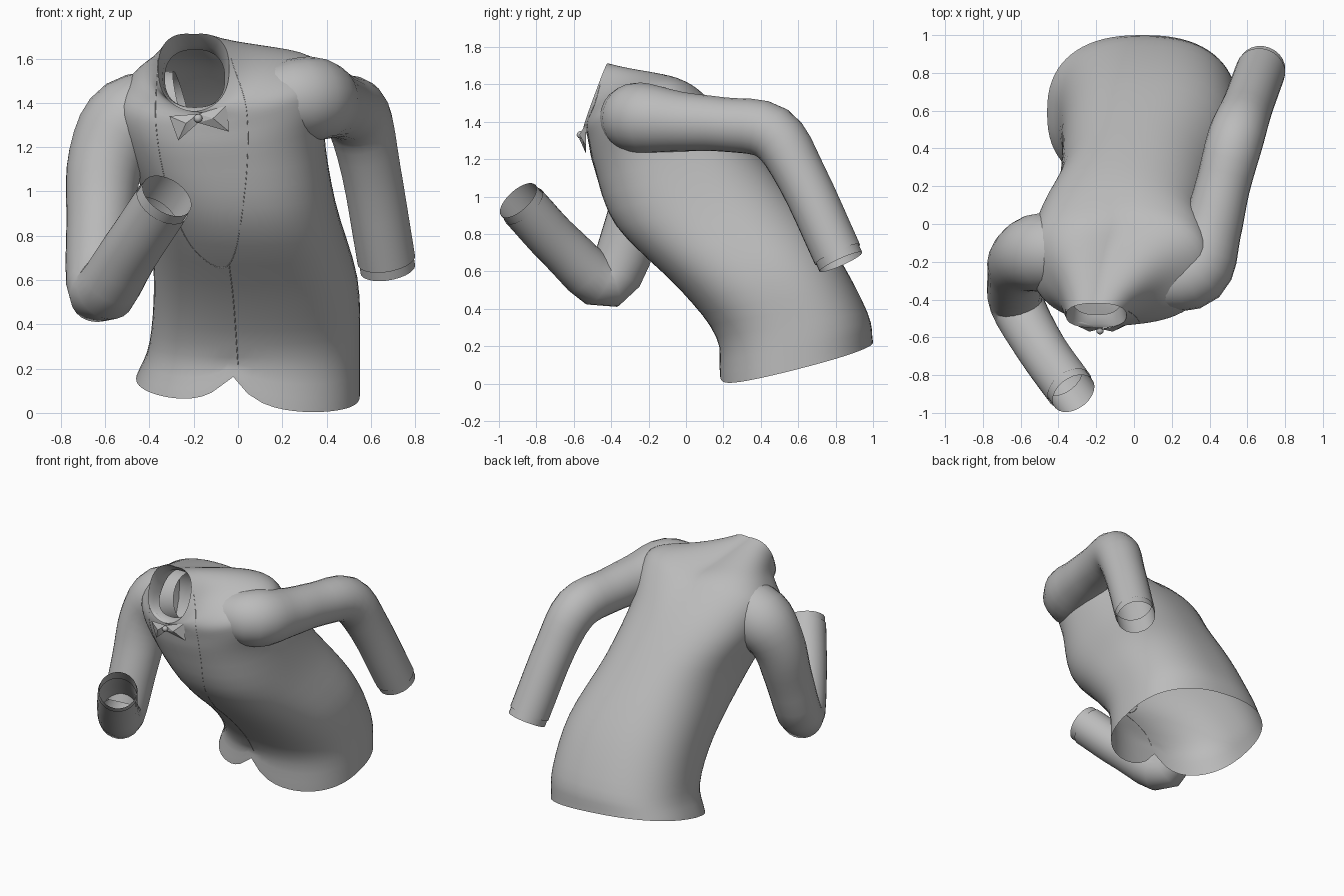
import bpy, bmesh, math
from mathutils import Vector
from mathutils.bvhtree import BVHTree

cube = bpy.data.objects.get("Cube")
if cube:
    bpy.data.objects.remove(cube, do_unlink=True)

GREY = (0.5, 0.5, 0.5, 1)
cloth = bpy.data.materials.new("cloth grey")
cloth.use_nodes = True
cloth.diffuse_color = GREY
cloth.node_tree.nodes["Principled BSDF"].inputs["Base Color"].default_value = GREY


def add_object(name, bm, angle=60):
    mesh = bpy.data.meshes.new(name)
    bm.to_mesh(mesh)
    bm.free()
    mesh.materials.append(cloth)
    ob = bpy.data.objects.new(name, mesh)
    bpy.context.collection.objects.link(ob)
    bpy.ops.object.select_all(action="DESELECT")
    ob.select_set(True)
    bpy.context.view_layer.objects.active = ob
    bpy.ops.object.shade_smooth_by_angle(angle=math.radians(angle))
    return ob


def spline(rows, steps=4):
    """Pass a smooth curve through rows of any number of values."""
    rows = [Vector(row) for row in rows]
    rows = [rows[0] * 2 - rows[1], *rows, rows[-1] * 2 - rows[-2]]
    result = []
    for a, b, c, d in zip(rows, rows[1:], rows[2:], rows[3:]):
        for k in range(steps):
            t = k / steps
            bend = (a * 2 - b * 5 + c * 4 - d) * t + (b * 3 - a - c * 3 + d) * t * t
            result.append(b + (c - a + bend) * t / 2)
    return result + [rows[-2]]


def loft(name, rings):
    bm = bmesh.new()
    loops = [[bm.verts.new(p) for p in ring] for ring in rings]
    for low, high in zip(loops, loops[1:]):
        for i in range(len(low)):
            bm.faces.new((low[i - 1], low[i], high[i], high[i - 1]))
    return add_object(name, bm)


def section(row, count=72, power=0.83):
    """Rounded closed section from one row of body measurements."""
    front_y, front_z, back_y, back_z, left, right, left_lift, right_lift = row
    x, y, z = (left + right) / 2, (front_y + back_y) / 2, (front_z + back_z) / 2
    centre = Vector((x, y, z))
    ends = [Vector(p) - centre for p in (
        (left, y, z + left_lift), (right, y, z + right_lift),
        (x, back_y, back_z), (x, front_y, front_z))]
    ring = []
    for i in range(count):
        angle = math.tau * i / count
        u, v = math.cos(angle), math.sin(angle)
        ring.append(centre + ends[u < 0] * abs(u) ** power + ends[2 + (v < 0)] * abs(v) ** power)
    return ring


# Jacket body from hem to collar: front y z, back y z, left x, right x, side lifts
body = [
    (.18, .01, 1, .22, .55, -.46, -.04, .04),
    (.16, .25, .97, .38, .55, -.4, 0, 0),
    (-.03, .5, .8, .7, .54, -.38, 0, 0),
    (-.37, .84, .54, 1.05, .44, -.41, 0, 0),
    (-.49, 1.15, .3, 1.34, .39, -.52, .02, -.02),
    (-.52, 1.28, .13, 1.5, .41, -.55, .08, .01),
    (-.53, 1.33, .02, 1.57, .36, -.48, .11, .05),
    (-.54, 1.35, -.14, 1.62, .17, -.41, .1, .06),
    (-.55, 1.36, -.42, 1.71, -.04, -.36, .02, .02),
]
rings = [section(row) for row in spline(body)]

# Notch where the front hem parts
for i, ring in enumerate(rings[:4]):
    for p in ring:
        if p.y < .5:
            p.z += .04 * (4 - i) * math.exp(-abs(p.x + .03) / .1)
torso = loft("jacket_body", rings)

# Collar lining inside the neck
lining = [body[-1],
          (-.53, 1.38, -.36, 1.66, -.05, -.34, 0, 0),
          (-.48, 1.38, -.28, 1.64, -.06, -.33, 0, 0)]
loft("collar_lining", [section(row) for row in lining])


def sleeve(side, path, count=24):
    """Round sleeve along rows of x, y, z and radius, ended by a cuff."""
    rows = spline(path)
    points = [row.to_3d() for row in rows]
    normal, rings = Vector((0, 0, 1)), []

    def circle(centre, radius):
        angles = [math.tau * k / count for k in range(count)]
        return [centre + (normal * math.cos(a) + across * math.sin(a)) * radius for a in angles]

    for i, p in enumerate(points):
        ahead = (points[min(i + 1, len(points) - 1)] - points[max(i - 1, 0)]).normalized()
        normal = (normal - ahead * normal.dot(ahead)).normalized()
        across = ahead.cross(normal)
        rings.append(circle(p, rows[i][3]))
    loft(side + "_sleeve", rings)
    loft(side + "_cuff", [circle(p + ahead * out, rows[-1][3] * .95) for out in (-.1, .045)])


sleeve("left", [
    (.12, -.31, 1.42, .15), (.32, -.25, 1.42, .19), (.41, -.03, 1.4, .16), (.47, .2, 1.385, .145),
    (.54, .46, 1.34, .15), (.6, .62, 1.1, .135), (.67, .81, .69, .132)])
sleeve("right", [
    (-.25, -.17, 1.38, .17), (-.48, -.15, 1.31, .21), (-.595, -.19, 1.14, .175), (-.62, -.27, .88, .155),
    (-.62, -.42, .545, .145), (-.49, -.66, .725, .132), (-.34, -.87, .95, .13)])

# Thin piping laid on the body
tree = BVHTree.FromObject(torso, bpy.context.evaluated_depsgraph_get())


def piping(name, outline):
    curve = bpy.data.curves.new(name, "CURVE")
    curve.dimensions = "3D"
    curve.bevel_depth = .002
    curve.bevel_resolution = 0
    hits = [tree.ray_cast(Vector((x, -2, z)), Vector((0, 1, 0)))[0] for x, z in spline(outline, 8)]
    hits = [hit for hit in hits if hit]
    line = curve.splines.new("POLY")
    line.points.add(len(hits) - 1)
    for point, hit in zip(line.points, hits):
        point.co = (*hit, 1)
    curve.materials.append(cloth)
    bpy.context.collection.objects.link(bpy.data.objects.new(name, curve))


piping("lapel_edge", [(-.36, 1.6), (-.37, 1.3), (-.31, .98), (-.2, .74),
                      (-.04, .67), (.03, 1), (.04, 1.35), (-.03, 1.6)])
piping("front_closing", [(-.04, .67), (-.02, .5), (0, .22)])

# Bow tie: two flared wings and a knot
knot = Vector((-.18, -.565, 1.33))
bm = bmesh.new()
for top, low in (((-.31, 1.34), (-.27, 1.23)), ((-.05, 1.39), (-.04, 1.27))):
    outer = [Vector((x, -.535, z)) for x, z in (top, low)]
    inner = [knot + Vector((0, .01, h)) for h in (-.02, .02)]
    ring = [bm.verts.new(p) for p in outer + inner]
    peak = bm.verts.new((outer[0] + outer[1]) / 4 + knot / 2 + Vector((0, -.02, 0)))
    for i in range(4):
        bm.faces.new((ring[i - 1], ring[i], peak))
    bm.faces.new(ring[::-1])
bmesh.ops.recalc_face_normals(bm, faces=bm.faces)
add_object("bow_tie", bm, 30)

bm = bmesh.new()
bmesh.ops.create_icosphere(bm, subdivisions=2, radius=.02)
bmesh.ops.translate(bm, verts=bm.verts, vec=knot)
add_object("bow_knot", bm)
